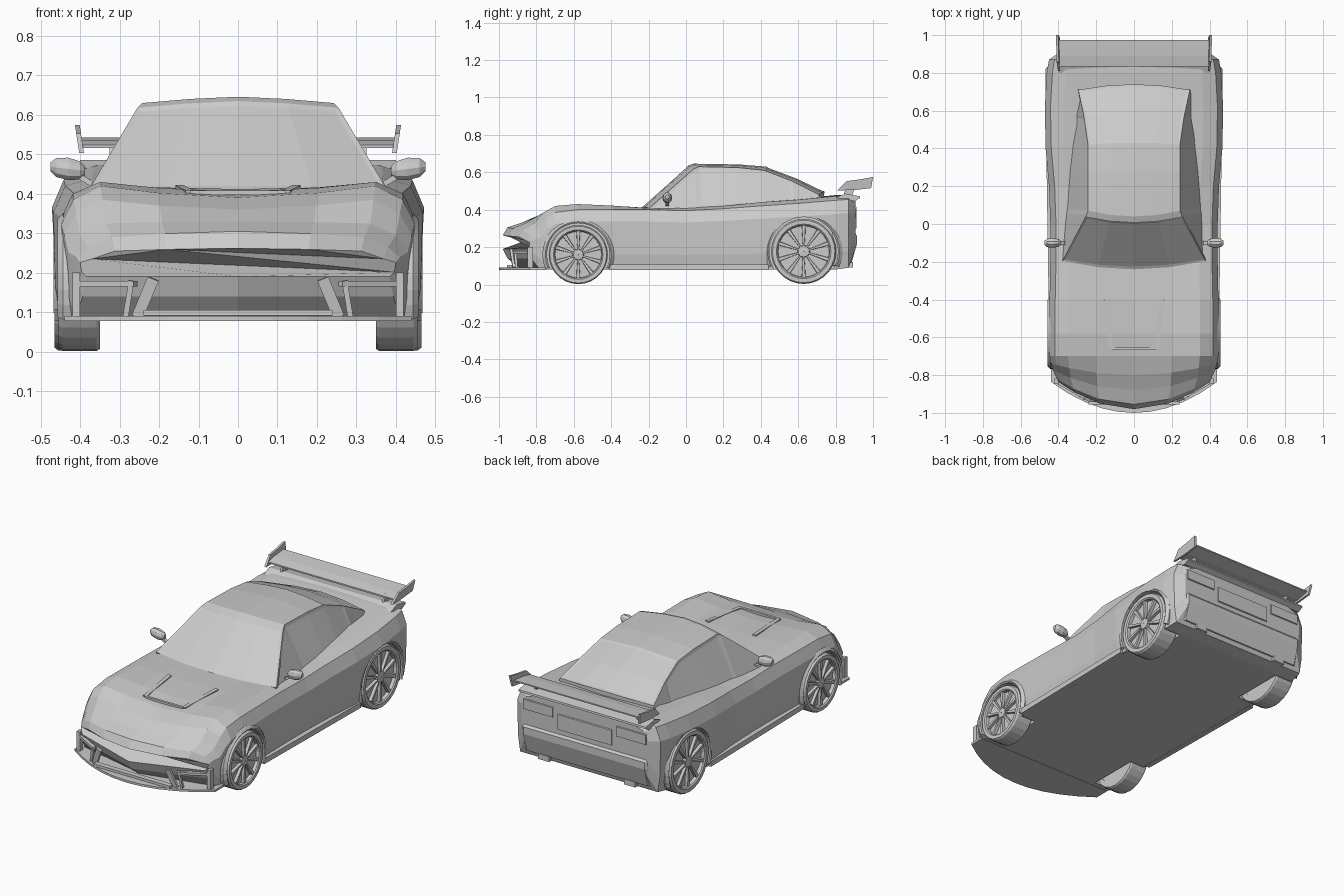
import bpy, bmesh
from math import sin, cos, pi, radians
from mathutils import Vector

cube = bpy.data.objects.get("Cube")
if cube:
    bpy.data.objects.remove(cube)

grey = bpy.data.materials.new("plain_grey")
grey.use_nodes = True
COLOUR = (0.6, 0.6, 0.6, 1)
grey.diffuse_color = COLOUR
grey.node_tree.nodes["Principled BSDF"].inputs["Base Color"].default_value = COLOUR


def finish(name, bm):
    bmesh.ops.recalc_face_normals(bm, faces=bm.faces[:])
    mesh = bpy.data.meshes.new(name)
    bm.to_mesh(mesh)
    bm.free()
    mesh.materials.append(grey)
    obj = bpy.data.objects.new(name, mesh)
    bpy.context.collection.objects.link(obj)
    return obj


def skin(rings, closed=False):
    """Join equal point rings; cap the ends or close the chain."""
    bm = bmesh.new()
    vs = [[bm.verts.new(p) for p in r] for r in rings]
    n = len(rings[0])
    pairs = list(zip(vs, vs[1:])) + ([(vs[-1], vs[0])] if closed else [])
    for a, b in pairs:
        for i in range(n):
            j = (i + 1) % n
            bm.faces.new((a[i], a[j], b[j], b[i]))
    if not closed:
        bm.faces.new(vs[0])
        bm.faces.new(vs[-1])
    return bm


def loft(name, rings, closed=False):
    return finish(name, skin(rings, closed))


def full(half):
    """Complete a half section that starts and ends on the centre plane."""
    return half + [(-x, y, z) for x, y, z in half[-2:0:-1]]


def across(name, x0, x1, profile):
    """Extrude a (y, z) profile along x."""
    return loft(name, [[(x, y, z) for y, z in profile] for x in (x0, x1)])


def bar(name, a, b, w, h):
    a, b = Vector(a), Vector(b)
    d = (b - a).normalized()
    u = d.cross(Vector((0, 0, 1)) if abs(d.z) < 0.8 else Vector((0, 1, 0))).normalized()
    v = d.cross(u)
    ring = lambda p: [p + u * w * i / 2 + v * h * j / 2
                      for i, j in ((-1, -1), (1, -1), (1, 1), (-1, 1))]
    return loft(name, [ring(a), ring(b)])


def lathe(name, cy, cz, profile, side=1, steps=28, start=0, end=360):
    """Turn an (x, radius) profile about a wheel axle."""
    whole = end - start == 360
    count = steps if whole else steps + 1
    rings = []
    for i in range(count):
        a = radians(start + (end - start) * i / steps)
        rings.append([(side * x, cy + r * cos(a), cz + r * sin(a)) for x, r in profile])
    return loft(name, rings, whole)


# Body shell: y, half width, bottom, shoulder, fender crest, centre height
STATIONS = [
    (-.98, .40, .19, .235, .255, .262), (-.955, .41, .14, .265, .29, .305),
    (-.88, .43, .08, .295, .325, .33), (-.80, .44, .08, .35, .385, .36),
    (-.70, .447, .08, .385, .42, .39), (-.58, .449, .08, .40, .43, .405),
    (-.40, .447, .08, .40, .422, .412), (-.20, .443, .08, .40, .408, .41),
    (.0, .443, .08, .395, .41, .41), (.2, .45, .08, .405, .42, .42),
    (.4, .468, .08, .42, .44, .44), (.62, .472, .08, .435, .455, .46),
    (.8, .462, .08, .45, .472, .478), (.87, .45, .09, .455, .475, .48),
    (.905, .40, .19, .43, .45, .455)]


def body_ring(y, w, zb, zs, zf, zc):
    h = zs - zb
    half = [(0, zb), (w * .96, zb), (w * .99, zb + .25 * h), (w, zb + .8 * h),
            (w - .03, zs), (w * .78, zf), (w * .45, zf * .4 + zc * .6), (0, zc)]
    sweep = .9 * min(1, max(0, (-y - .7) / .28))
    return full([(x, y + sweep * x * x, z) for x, z in half])


body = loft("body_shell", [body_ring(*s) for s in STATIONS])

# Wheel positions: y, z, radius, outer face x
WHEELS = {"front": (-.576, .16, .158, .455), "rear": (.629, .177, .174, .465)}


def cut(target, cutter):
    mod = target.modifiers.new("cut", "BOOLEAN")
    mod.object = cutter
    mod.solver = "EXACT"
    cutter.hide_render = True
    bpy.context.view_layer.objects.active = target
    bpy.ops.object.modifier_apply(modifier=mod.name)
    bpy.data.objects.remove(cutter)


# Wheel wells, arches and wheels
for end, (y, z, r, x) in WHEELS.items():
    for side, label in ((1, "left"), (-1, "right")):
        tag = f"{end}_{label}"
        disc = [[(side * k, y + (r + .01) * cos(i * pi / 14), z + (r + .01) * sin(i * pi / 14))
                 for i in range(28)] for k in (.335, .6)]
        cut(body, loft("well_cutter", disc))
        lathe(tag + "_arch", y, z, [(x - .035, r + .01), (x - .002, r + .01),
              (x + .003, r + .018), (x - .012, r + .034), (x - .035, r + .034)],
              side, 20, -24, 204)
        lathe(tag + "_tyre", y, z, [(.35, r * .8), (.35, r * .97), (.358, r), (x - .01, r),
              (x, r * .96), (x, r * .84), (x - .006, r * .8), (x - .03, r * .78)], side)
        lathe(tag + "_rim_disc", y, z, [(.352, .002), (.352, r * .85),
              (x - .024, r * .85), (x - .024, .002)], side)
        lathe(tag + "_hub", y, z, [(x - .03, .002), (x - .03, r * .2), (x - .008, r * .17),
              (x - .006, .002)], side, 12)
        for i in range(10):
            a = 2 * pi * i / 10 + pi / 2
            spoke = []
            for rad, wide in ((r * .12, .008), (r * .82, .024)):
                c = Vector((0, y + rad * cos(a), z + rad * sin(a)))
                t = Vector((0, -sin(a), cos(a))) * wide / 2
                o, i_ = Vector((side * (x - .008), 0, 0)), Vector((side * (x - .03), 0, 0))
                spoke.append([c - t + i_, c + t + i_, c + t * .8 + o, c - t * .8 + o])
            loft(tag + "_spoke", spoke)

# Cabin: base (x, y), roof edge (x, y, z), centre (y, z)
CABIN = [((.385, -.2), (.378, -.195, .41), (-.24, .412)),
         ((.38, .06), (.255, .04, .618), (.01, .635)),
         ((.378, .08), (.243, .07, .63), (.04, .646)),
         ((.37, .28), (.243, .28, .625), (.28, .642)),
         ((.36, .42), (.243, .42, .61), (.43, .63)),
         ((.335, .58), (.265, .57, .552), (.59, .57)),
         ((.305, .73), (.295, .71, .482), (.74, .498))]
rings = []
for (bx, by), (ex, ey, ez), (cy, cz) in CABIN:
    rings.append(full([(0, by, .37), (bx, by, .37), (ex, ey, ez),
                       (ex * .5, ey * .25 + cy * .75, ez * .35 + cz * .65), (0, cy, cz)]))
bm = skin(rings)
bmesh.ops.recalc_face_normals(bm, faces=bm.faces[:])
centre = lambda f: f.calc_center_median()
panes = [[f for f in bm.faces if f.normal.z > .3 and f.normal.y < -.4 and centre(f).y < 0],
         [f for f in bm.faces if f.normal.z > .3 and centre(f).y > .45 and abs(f.normal.x) < .5],
         [f for f in bm.faces if f.normal.x > .6 and centre(f).y < .55],
         [f for f in bm.faces if f.normal.x < -.6 and centre(f).y < .55]]
for pane in panes:
    if pane:
        bmesh.ops.inset_region(bm, faces=pane, thickness=.016, depth=-.003)
finish("cabin", bm)

# Front splitter following the nose curve
xs = [-.44 + .088 * i for i in range(11)]
splitter = [(x, -1 + .85 * x * x) for x in xs] + [(.44, -.75), (-.44, -.75)]
loft("front_splitter", [[(x, y, z) for x, y in splitter] for z in (.078, .09)])

# Front intake frames
nose = lambda x, back=0: -.975 + .85 * x * x + back
for s, label in ((1, "left"), (-1, "right")):
    bar("intake_strut_" + label, (s * .255, nose(.255), .088), (s * .215, nose(.215), .185), .03, .014)
    bar("intake_inner_edge_" + label, (s * .285, nose(.285), .088), (s * .27, nose(.27), .18), .014, .014)
    bar("intake_outer_edge_" + label, (s * .41, nose(.41), .085), (s * .41, nose(.41), .2), .02, .03)
    bar("intake_top_" + label, (s * .26, nose(.26), .172), (s * .41, nose(.41), .172), .02, .014)
bar("intake_lip", (-.24, nose(.2), .098), (.24, nose(.2), .098), .03, .014)

# Bonnet vents, side skirts, mirrors
for s, label in ((1, "left"), (-1, "right")):
    bar("bonnet_vent_" + label, (s * .148, -.4, .416), (s * .122, -.66, .403), .022, .012)
    bar("side_skirt_" + label, (s * .437, -.41, .093), (s * .45, .44, .093), .03, .03)
    bar("mirror_stalk_" + label, (s * .37, -.1, .425), (s * .42, -.1, .455), .02, .014)
    shell = []
    for x, k in ((.388, .4), (.40, .8), (.43, 1), (.46, .85), (.475, .4)):
        shell.append([(s * x, -.1 + .026 * k * cos(i * pi / 5),
                       .463 + (x - .43) * .12 + .03 * k * sin(i * pi / 5)) for i in range(10)])
    loft("mirror_" + label, shell)
bar("bonnet_scoop_edge", (-.12, -.66, .403), (.12, -.66, .403), .014, .012)

# Tail: lip, bumper, lights, number panel, exhausts
across("tail_lip", -.4, .4, [(.8, .465), (.9, .445), (.932, .462), (.93, .472), (.85, .486)])
loft("rear_bumper", [[(x, y - back, z) for y, z in
     ((.82, .1), (.885, .115), (.915, .22), (.915, .26), (.895, .285), (.82, .285))]
     for x, back in ((-.43, .04), (-.38, 0), (.38, 0), (.43, .04))])
across("number_panel", -.17, .17, [(.9, .295), (.911, .3), (.911, .385), (.9, .39)])
for s, label in ((1, "left"), (-1, "right")):
    across("tail_light_" + label, s * .2, s * .385, [(.895, .355), (.911, .36), (.911, .415), (.895, .42)])
    across("exhaust_" + label, s * .235, s * .305, [(.8, .09), (.892, .09), (.892, .12), (.8, .12)])

# Rear wing
across("wing_blade", -.4, .4, [(.835, .516), (.9, .518), (.975, .536), (.975, .543), (.89, .535), (.835, .524)])
for s, label in ((1, "left"), (-1, "right")):
    loft("wing_end_plate_" + label, [[(s * (x + (z - .5) * .15), y, z) for y, z in
         ((.81, .503), (.86, .553), (.93, .562), (1, .575), (.99, .515), (.9, .505))]
         for x in (.39, .402)])
    bar("wing_support_" + label, (s * .32, .86, .46), (s * .32, .88, .522), .012, .045)
